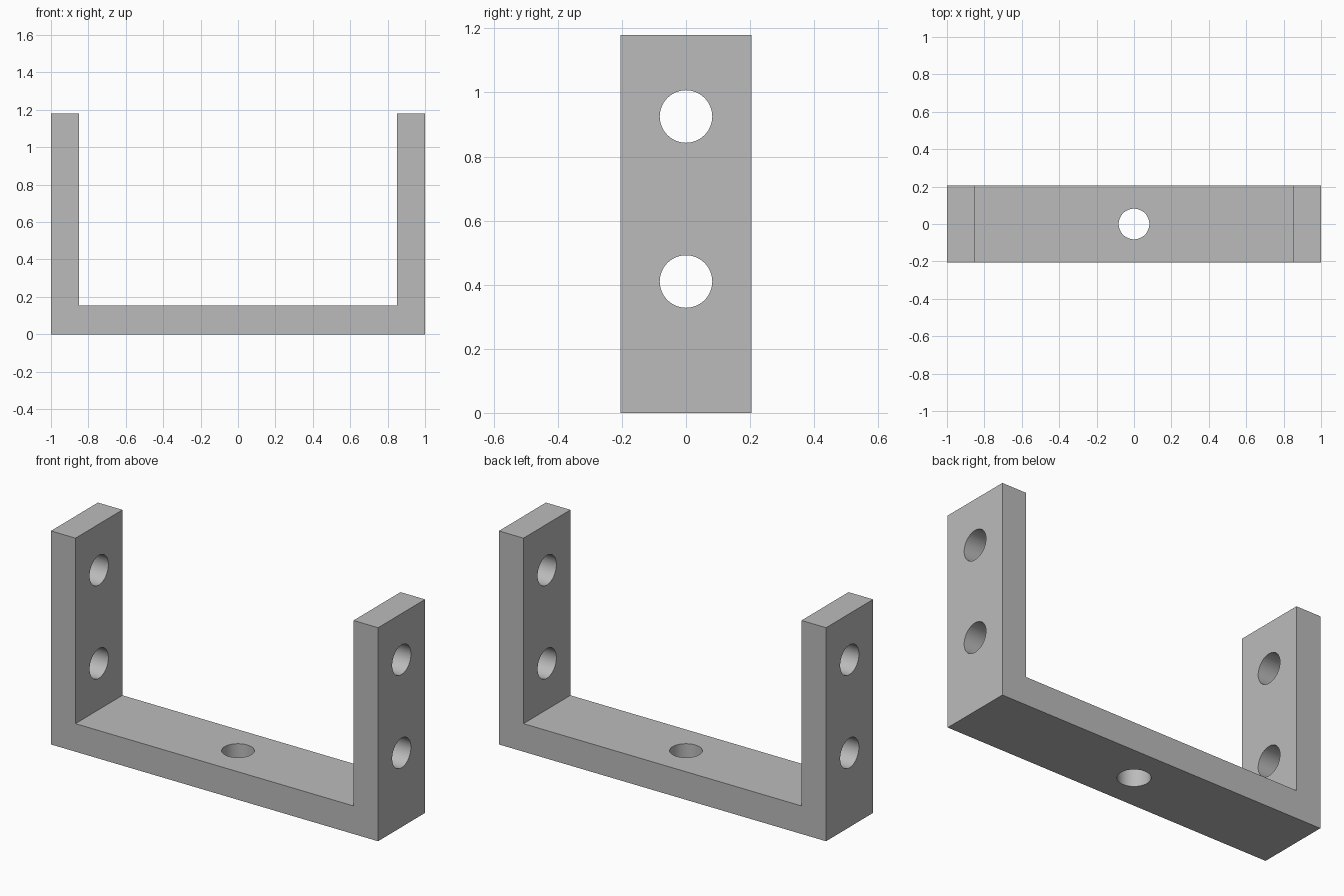
import bpy
import bmesh
from math import pi, radians
from mathutils import Vector

default = bpy.data.objects.get("Cube")
if default:
    bpy.data.objects.remove(default, do_unlink=True)

HALF_LENGTH, HALF_DEPTH, HEIGHT = 1.0, 0.205, 1.18
LEG, BASE = 0.15, 0.155
HOLE_RADIUS = 0.082

# Plain grey metal
metal = bpy.data.materials.new("grey metal")
metal.use_nodes = True
colour = (0.5, 0.5, 0.5, 1)
metal.diffuse_color = colour
metal.node_tree.nodes["Principled BSDF"].inputs["Base Color"].default_value = colour

# U-shaped bracket: half profile mirrored, then extruded in depth
inner = HALF_LENGTH - LEG
half = [(HALF_LENGTH, 0), (HALF_LENGTH, HEIGHT), (inner, HEIGHT), (inner, BASE)]
profile = half + [(-x, z) for x, z in reversed(half)]
bm = bmesh.new()
face = bm.faces.new([bm.verts.new((x, -HALF_DEPTH, z)) for x, z in profile])
extruded = bmesh.ops.extrude_face_region(bm, geom=[face])["geom"]
bmesh.ops.translate(bm, vec=Vector((0, 2 * HALF_DEPTH, 0)),
                    verts=[v for v in extruded if isinstance(v, bmesh.types.BMVert)])
bmesh.ops.recalc_face_normals(bm, faces=bm.faces)
mesh = bpy.data.meshes.new("bracket")
bm.to_mesh(mesh)
bm.free()
mesh.materials.append(metal)
bracket = bpy.data.objects.new("bracket", mesh)
bpy.context.collection.objects.link(bracket)


def drill(name, location, rotation, depth):
    """Cut a round hole through the bracket."""
    bpy.ops.mesh.primitive_cylinder_add(vertices=48, radius=HOLE_RADIUS, depth=depth,
                                        location=location, rotation=rotation)
    cutter = bpy.context.object
    cutter.name = name
    cutter.hide_render = True
    cutter.data.materials.append(metal)
    modifier = bracket.modifiers.new(name, "BOOLEAN")
    modifier.operation = "DIFFERENCE"
    modifier.solver = "EXACT"
    modifier.object = cutter
    bpy.context.view_layer.objects.active = bracket
    bpy.ops.object.modifier_apply(modifier=name)
    bpy.data.objects.remove(cutter, do_unlink=True)


# Mounting hole in the base, and two holes through both legs
drill("base_hole", (0, 0, BASE / 2), (0, 0, 0), 0.5)
for name, z in (("lower_hole", 0.41), ("upper_hole", 0.925)):
    drill(name, (0, 0, z), (0, pi / 2, 0), 2.4)

# Smooth hole walls, crisp outer edges
bpy.ops.object.select_all(action="DESELECT")
bracket.select_set(True)
bpy.context.view_layer.objects.active = bracket
bpy.ops.object.shade_smooth_by_angle(angle=radians(30))
